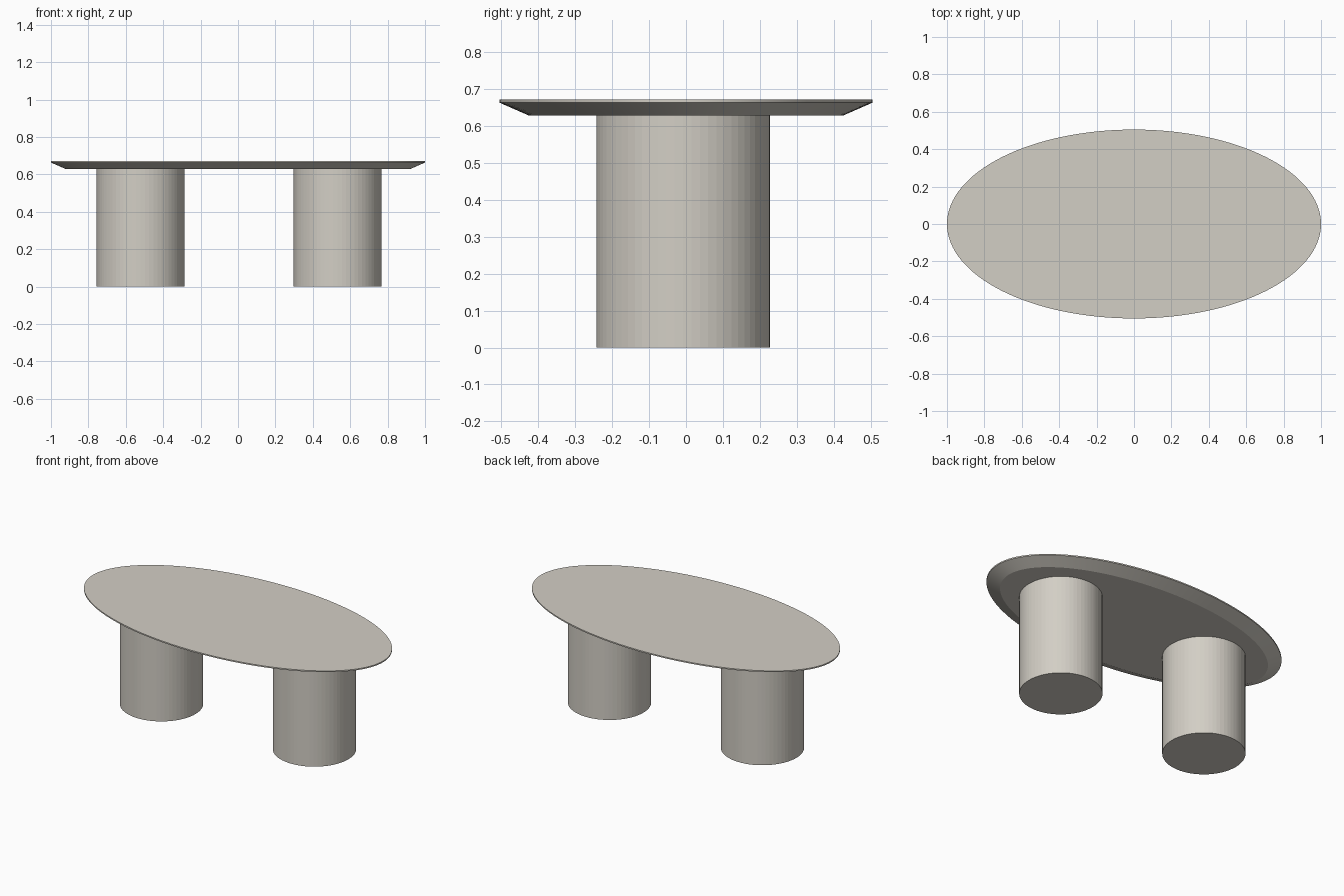
import bpy, bmesh, math

if "Cube" in bpy.data.objects:
    bpy.data.objects.remove(bpy.data.objects["Cube"])

stone = bpy.data.materials.new("warm_grey_stone")
stone.diffuse_color = (0.65, 0.62, 0.56, 1)
stone.use_nodes = True
stone.node_tree.nodes["Principled BSDF"].inputs["Base Color"].default_value = stone.diffuse_color


def loft(name, rings, sides, center=(0, 0)):
    """Closed solid through stacked ellipses given as (x radius, y radius, z)."""
    bm = bmesh.new()
    loops = []
    for rx, ry, z in rings:
        loops.append([bm.verts.new((center[0] + rx * math.cos(2 * math.pi * i / sides),
                                    center[1] + ry * math.sin(2 * math.pi * i / sides), z))
                      for i in range(sides)])
    for low, high in zip(loops, loops[1:]):
        for i in range(sides):
            j = (i + 1) % sides
            bm.faces.new((low[i], low[j], high[j], high[i]))
    bm.faces.new(loops[0][::-1])
    bm.faces.new(loops[-1])
    mesh = bpy.data.meshes.new(name)
    bm.to_mesh(mesh)
    bm.free()
    mesh.materials.append(stone)
    obj = bpy.data.objects.new(name, mesh)
    bpy.context.collection.objects.link(obj)
    return obj


# Oval top with a thin upright rim and a wide bevel underneath
top = loft("table_top", [(0.92, 0.425, 0.628), (1.0, 0.505, 0.663), (1.0, 0.505, 0.671)], 128)
bpy.context.view_layer.objects.active = top
top.select_set(True)
bpy.ops.object.shade_smooth_by_angle(angle=math.radians(20))

# Two finely faceted drum legs, set slightly off centre
for side, x in (("left", -0.521), ("right", 0.532)):
    loft(side + "_leg", [(0.235, 0.235, 0), (0.235, 0.235, 0.628)], 64, (x, -0.008))
